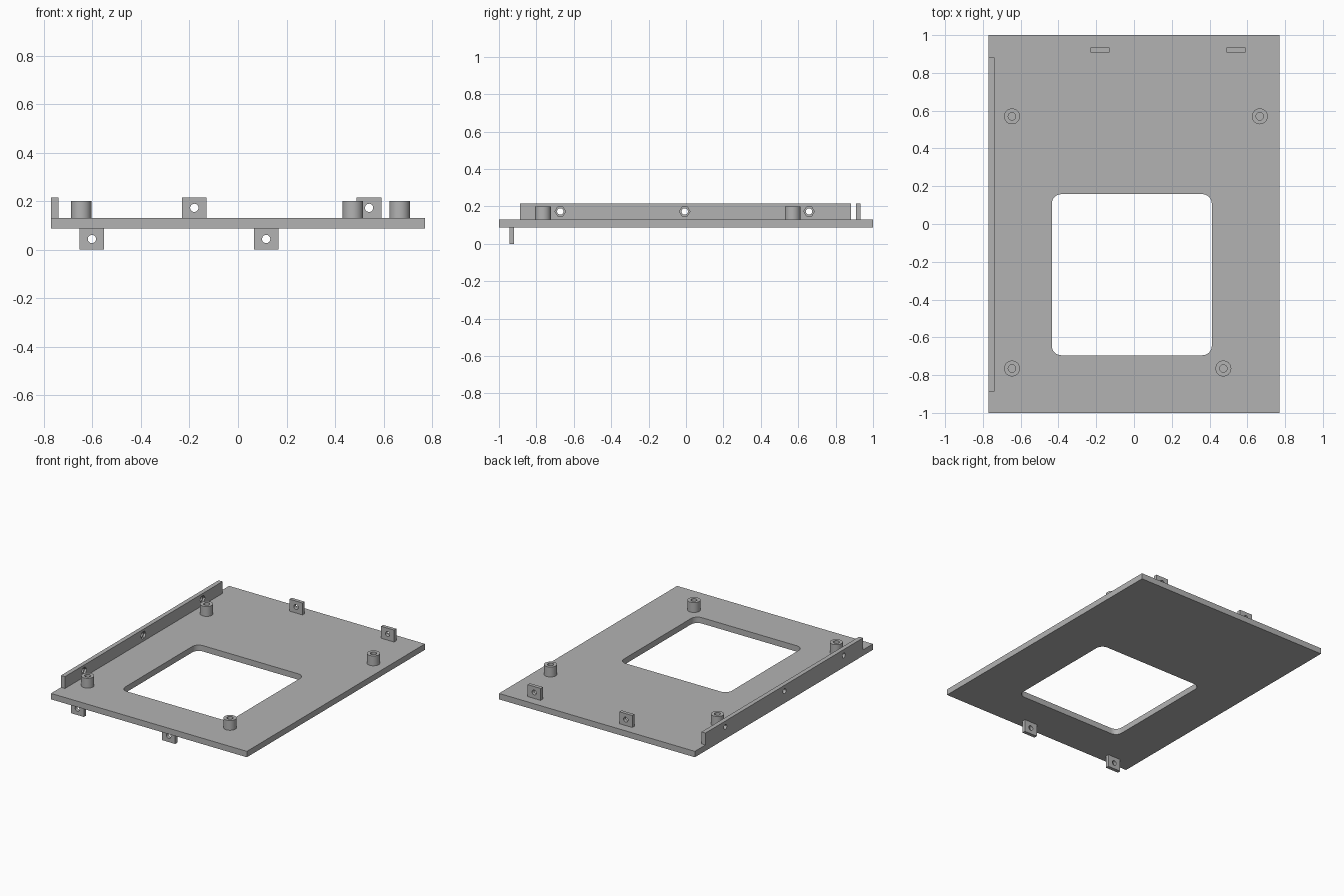
import bpy
import math

if "Cube" in bpy.data.objects:
    bpy.data.objects.remove(bpy.data.objects["Cube"], do_unlink=True)

grey = bpy.data.materials.new("plain grey")
grey.use_nodes = True
grey.diffuse_color = (0.45, 0.45, 0.45, 1)
grey.node_tree.nodes["Principled BSDF"].inputs["Base Color"].default_value = (0.45, 0.45, 0.45, 1)

TURN = {"x": (0, math.pi / 2, 0), "y": (math.pi / 2, 0, 0), "z": (0, 0, 0)}


def finish(name):
    obj = bpy.context.object
    obj.name = name
    obj.data.materials.append(grey)
    bpy.ops.object.transform_apply(location=False, rotation=True, scale=True)
    return obj


def box(name, x, y, z):
    spans = (x, y, z)
    bpy.ops.mesh.primitive_cube_add(size=1, location=[(a + b) / 2 for a, b in spans])
    bpy.context.object.scale = [b - a for a, b in spans]
    return finish(name)


def rod(name, radius, depth, centre, axis="z", sides=32):
    bpy.ops.mesh.primitive_cylinder_add(vertices=sides, radius=radius, depth=depth,
                                        location=centre, rotation=TURN[axis])
    return finish(name)


def apply(obj, mod):
    bpy.context.view_layer.objects.active = obj
    bpy.ops.object.modifier_apply(modifier=mod.name)


def cut(obj, cutter):
    mod = obj.modifiers.new("cut", "BOOLEAN")
    mod.operation, mod.solver, mod.object = "DIFFERENCE", "EXACT", cutter
    apply(obj, mod)
    bpy.data.objects.remove(cutter, do_unlink=True)


def smooth(obj):
    bpy.ops.object.select_all(action="DESELECT")
    obj.select_set(True)
    bpy.context.view_layer.objects.active = obj
    bpy.ops.object.shade_smooth_by_angle(angle=math.radians(30))


BOTTOM, TOP, TAB_TOP = 0.088, 0.13, 0.215
HOLE = 0.017

# Base plate with a round-cornered window
plate = box("base_plate", (-0.77, 0.77), (-1, 1), (BOTTOM, TOP))
window = box("window_cutter", (-0.435, 0.412), (-0.695, 0.158), (0, 0.3))
bevel = window.modifiers.new("corners", "BEVEL")
bevel.width, bevel.segments, bevel.limit_method = 0.05, 8, "WEIGHT"
weights = window.data.attributes.new("bevel_weight_edge", "FLOAT", "EDGE")
for edge in window.data.edges:
    a, b = (window.data.vertices[i].co for i in edge.vertices)
    weights.data[edge.index].value = float(abs(a.z - b.z) > 0.1)
apply(window, bevel)
cut(plate, window)
smooth(plate)

# Side rail with screw holes and hexagonal nut pockets on the inner face
rail = box("side_rail", (-0.77, -0.739), (-0.888, 0.882), (TOP, TAB_TOP))
for y in (-0.672, -0.007, 0.658):
    cut(rail, rod("hole_cutter", HOLE, 0.2, (-0.755, y, 0.173), "x"))
    cut(rail, rod("nut_cutter", 0.028, 0.03, (-0.739, y, 0.173), "x", 6))
smooth(rail)

# Hollow standoffs
for i, (x, y) in enumerate([(-0.646, 0.57), (0.666, 0.57), (-0.646, -0.765), (0.473, -0.765)]):
    post = rod("standoff_%d" % (i + 1), 0.042, 0.2 - TOP, (x, y, (TOP + 0.2) / 2))
    cut(post, rod("bore_cutter", 0.02, 0.2, (x, y, 0.2)))
    smooth(post)


# Screw tabs: rear pair above the plate, front pair below
def tab(name, x, y, z):
    obj = box(name, (x - 0.051, x + 0.051), (y - 0.0125, y + 0.0125), z)
    cut(obj, rod("hole_cutter", HOLE, 0.2, (x, y, sum(z) / 2), "y"))
    smooth(obj)


for side, x in (("right", -0.18), ("left", 0.54)):
    tab("rear_tab_" + side, x, 0.921, (TOP, TAB_TOP))
for side, x in (("right", -0.602), ("left", 0.116)):
    tab("front_tab_" + side, x, -0.932, (0, BOTTOM))
